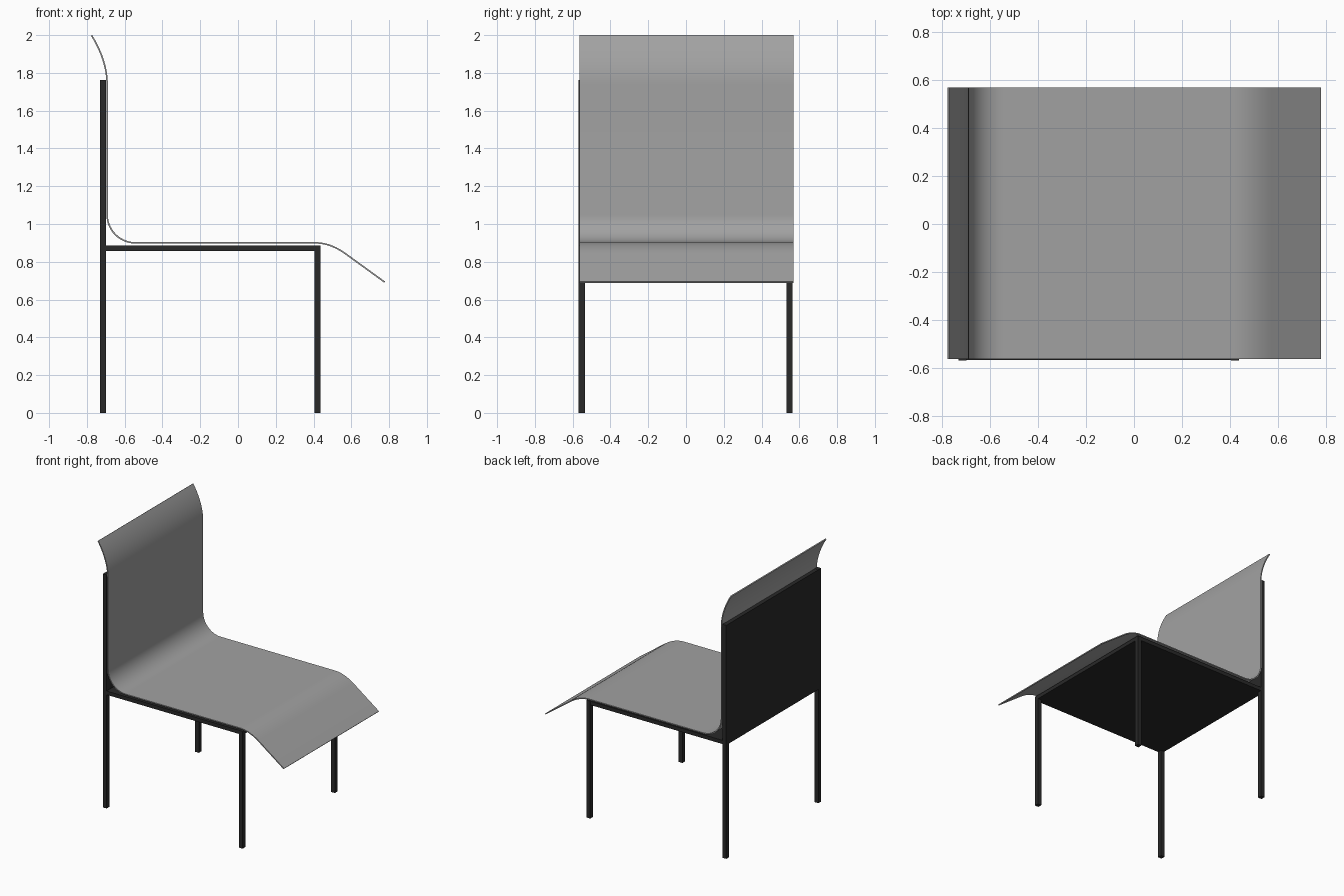
import bpy, bmesh, math
from mathutils import Vector

if "Cube" in bpy.data.objects:
    bpy.data.objects.remove(bpy.data.objects["Cube"])


def material(name, value):
    m = bpy.data.materials.new(name)
    m.diffuse_color = (value, value, value, 1)
    m.use_nodes = True
    m.node_tree.nodes["Principled BSDF"].inputs["Base Color"].default_value = m.diffuse_color
    return m


BLACK = material("black_metal", 0.022)
GREY = material("grey_sheet", 0.36)


def box(name, x, y, z):
    """Box from (min, max) ranges on each axis."""
    bm = bmesh.new()
    bmesh.ops.create_cube(bm, size=1)
    for v in bm.verts:
        v.co = [r[0] if c < 0 else r[1] for c, r in zip(v.co, (x, y, z))]
    me = bpy.data.meshes.new(name)
    bm.to_mesh(me)
    bm.free()
    me.materials.append(BLACK)
    ob = bpy.data.objects.new(name, me)
    bpy.context.collection.objects.link(ob)
    return ob


def bezier(a, b, c, n=12):
    """Quadratic bend from a to c, steered by b."""
    a, b, c = Vector(a), Vector(b), Vector(c)
    return [a * (1 - t) ** 2 + b * 2 * t * (1 - t) + c * t * t
            for t in (i / n for i in range(n + 1))]


# Frame: tall back posts and short front legs on both sides
for side, y in (("right", (-0.569, -0.536)), ("left", (0.531, 0.564))):
    box("back_post_" + side, (-0.731, -0.699), y, (0, 1.763))
    box("front_leg_" + side, (0.405, 0.437), y, (0, 0.886))

# Solid panels filling the frame
box("seat_panel", (-0.70, 0.436), (-0.568, 0.563), (0.858, 0.886))
box("back_panel", (-0.730, -0.70), (-0.568, 0.563), (0.858, 1.762))

# Bent sheet: flared top, upright back, rounded corner, seat, drooping front
R = 0.15
path = bezier((-0.775, 1.998), (-0.693, 1.865), (-0.693, 1.74))
path += [Vector((-0.693 + R - R * math.cos(a), 0.90 + R - R * math.sin(a)))
         for a in (math.pi / 2 * i / 14 for i in range(15))]
path += bezier((0.41, 0.90), (0.49, 0.90), (0.57, 0.842))
path.append(Vector((0.777, 0.692)))

# Offset the path to both sides for an even thickness
T = 0.004
outline = [[], []]
for i, p in enumerate(path):
    d = (path[min(i + 1, len(path) - 1)] - path[max(i - 1, 0)]).normalized()
    n = Vector((-d.y, d.x))
    outline[0].append(p + n * T)
    outline[1].append(p - n * T)
profile = outline[0] + outline[1][::-1]

bm = bmesh.new()
rows = [[bm.verts.new((p.x, y, p.y)) for p in profile] for y in (-0.564, 0.569)]
count, half = len(profile), len(path)
for i in range(count):
    j = (i + 1) % count
    bm.faces.new((rows[0][i], rows[0][j], rows[1][j], rows[1][i]))
for row in rows:
    for i in range(half - 1):
        bm.faces.new((row[i], row[i + 1], row[count - 2 - i], row[count - 1 - i]))
bmesh.ops.recalc_face_normals(bm, faces=bm.faces)
me = bpy.data.meshes.new("bent_sheet")
bm.to_mesh(me)
bm.free()
me.materials.append(GREY)
sheet = bpy.data.objects.new("bent_sheet", me)
bpy.context.collection.objects.link(sheet)
bpy.context.view_layer.objects.active = sheet
sheet.select_set(True)
bpy.ops.object.shade_smooth_by_angle(angle=math.radians(30))
